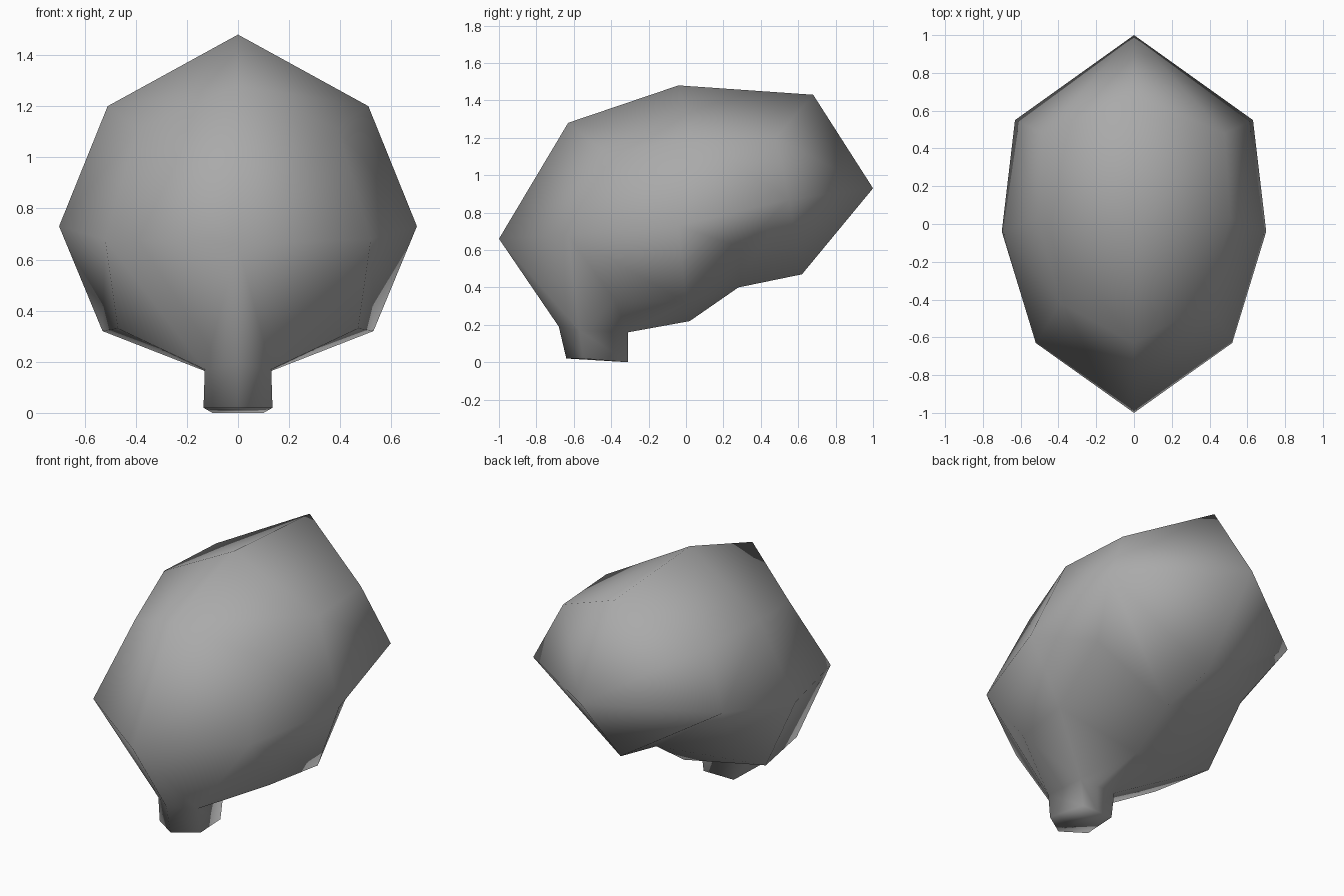
import bpy
import bmesh

# Remove the default cube
cube = bpy.data.objects.get("Cube")
if cube:
    bpy.data.objects.remove(cube, do_unlink=True)


def flat_material(name, value):
    material = bpy.data.materials.new(name)
    material.use_nodes = True
    colour = (value, value, value, 1)
    material.diffuse_color = colour
    material.node_tree.nodes["Principled BSDF"].inputs["Base Color"].default_value = colour
    return material


# Control points of one half: rings run from the front tip to the back tip
points = {
    "front_tip": (0, -1, .66),
    "front_top": (0, -.63, 1.28),
    "front_shoulder": (.39, -.42, 1.11),
    "front_side": (.52, -.63, .68),
    "front_lower": (.47, -.38, .33),
    "middle_top": (0, -.04, 1.48),
    "middle_shoulder": (.51, .03, 1.2),
    "middle_side": (.7, -.04, .73),
    "middle_lower": (.53, 0, .32),
    "middle_bottom": (0, .02, .22),
    "back_top": (0, .68, 1.43),
    "back_shoulder": (.48, .48, 1.2),
    "back_side": (.63, .55, .87),
    "back_lower": (.51, .3, .61),
    "back_hollow": (0, .28, .4),
    "back_bottom": (0, .62, .47),
    "back_tip": (0, 1, .93),
    # Short stem: upper rim, then lower rim
    "rim_front": (0, -.68, .19),
    "rim_side": (.13, -.57, .17),
    "rim_back": (.12, -.31, .16),
    "rim_centre": (0, -.31, .16),
    "foot_front": (0, -.64, .02),
    "foot_side": (.135, -.55, .02),
    "foot_back": (.1, -.31, 0),
    "foot_centre": (0, -.31, 0),
}

patches = [
    # Front cap
    "front_tip front_top front_shoulder front_side",
    "front_tip front_side front_lower rim_side",
    "front_tip rim_side rim_front",
    "front_side front_lower rim_side",
    # Front half of the shell
    "front_top middle_top middle_shoulder front_shoulder",
    "front_shoulder middle_shoulder middle_side front_side",
    "front_side middle_side middle_lower front_lower",
    "front_lower middle_lower rim_back rim_side",
    "middle_lower middle_bottom rim_back",
    "middle_bottom rim_centre rim_back",
    # Back half of the shell
    "middle_top back_top back_shoulder middle_shoulder",
    "middle_shoulder back_shoulder back_side middle_side",
    "middle_side back_side back_lower middle_lower",
    "middle_lower back_lower back_hollow middle_bottom",
    "back_hollow back_lower back_side back_bottom",
    # Back cap
    "back_tip back_top back_shoulder back_side",
    "back_tip back_side back_bottom",
    # Stem walls and foot
    "rim_front rim_side foot_side foot_front",
    "rim_side rim_back foot_back foot_side",
    "rim_back rim_centre foot_centre foot_back",
    "foot_front foot_side foot_back foot_centre",
]
# The lower front cap is one triangle beside the stem rim
patches[1] = "front_tip front_side rim_side"

# Build the half shell and mirror it in the same mesh
bm = bmesh.new()
verts = {name: bm.verts.new(co) for name, co in points.items()}
for patch in patches:
    bm.faces.new([verts[name] for name in patch.split()])
copy = bmesh.ops.duplicate(bm, geom=bm.verts[:] + bm.edges[:] + bm.faces[:])
for item in copy["geom"]:
    if isinstance(item, bmesh.types.BMVert):
        item.co.x = -item.co.x
bmesh.ops.remove_doubles(bm, verts=bm.verts[:], dist=.001)
bmesh.ops.recalc_face_normals(bm, faces=bm.faces[:])
for face in bm.faces:
    face.smooth = True

mesh = bpy.data.meshes.new("rounded_body")
bm.to_mesh(mesh)
bm.free()
mesh.materials.append(flat_material("mid_grey", .4))
body = bpy.data.objects.new("rounded_body_with_stem", mesh)
bpy.context.collection.objects.link(body)
